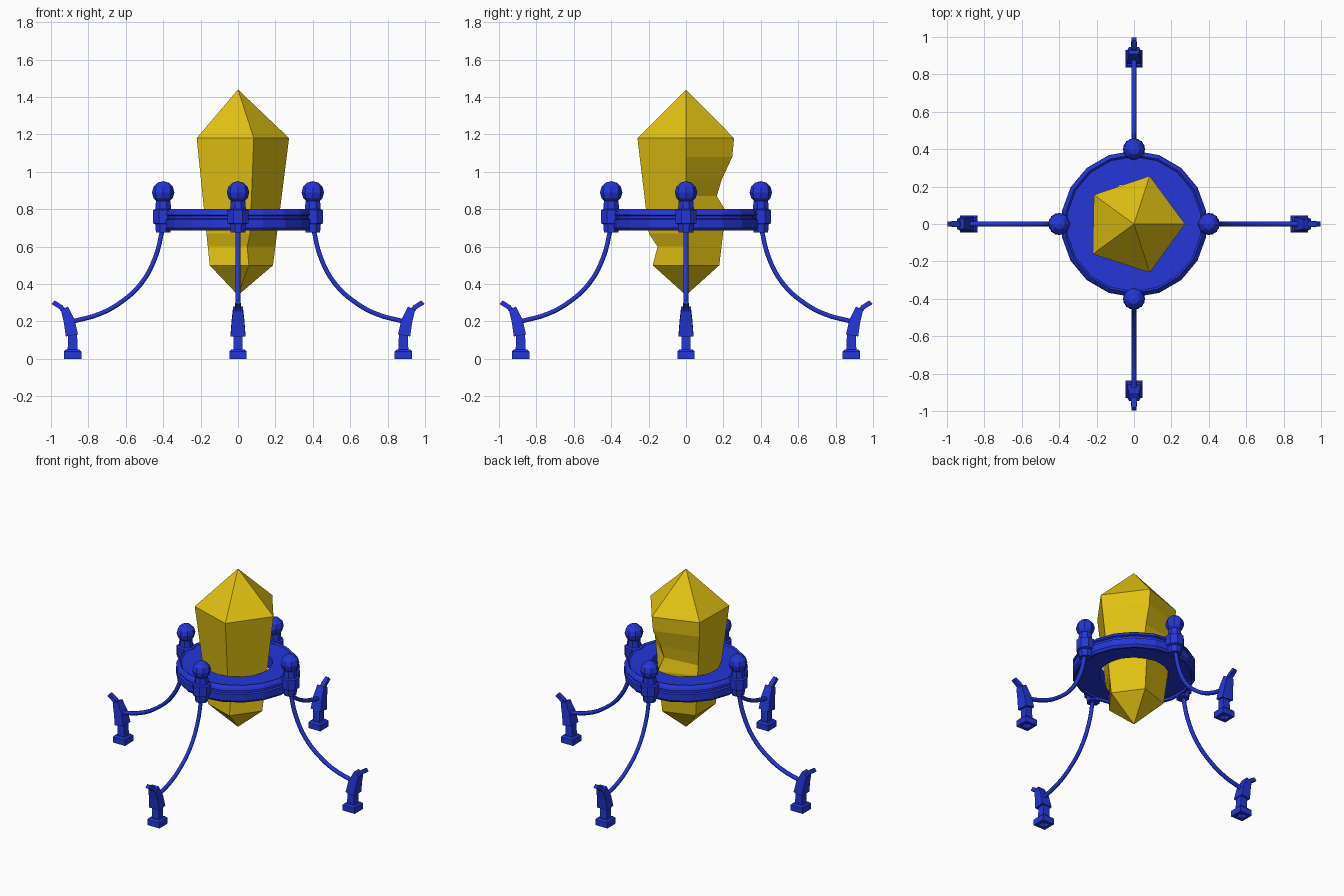
import bpy, bmesh, math
from mathutils import Vector, Matrix

cube = bpy.data.objects.get("Cube")
if cube:
    bpy.data.objects.remove(cube, do_unlink=True)


def material(name, rgb):
    m = bpy.data.materials.new(name)
    m.use_nodes = True
    m.diffuse_color = (*rgb, 1)
    m.node_tree.nodes["Principled BSDF"].inputs["Base Color"].default_value = (*rgb, 1)
    return m


BLUE = material("blue metal", (0.018, 0.037, 0.68))
GOLD = material("yellow crystal", (0.76, 0.54, 0.006))


def add(name, mesh, mat, turn=0):
    mesh.materials.clear()
    mesh.materials.append(mat)
    ob = bpy.data.objects.new(name, mesh)
    ob.rotation_euler.z = turn
    bpy.context.collection.objects.link(ob)
    return ob


def loft(name, rings, mat, caps=True, closed=False):
    """Mesh skinned through rings of points."""
    bm = bmesh.new()
    vs = [[bm.verts.new(p) for p in ring] for ring in rings]
    pairs = list(zip(vs, vs[1:])) + ([(vs[-1], vs[0])] if closed else [])
    for a, b in pairs:
        n = len(a)
        for i in range(n):
            j = (i + 1) % n
            bm.faces.new((a[i], a[j], b[j], b[i]))
    if caps and not closed:
        bm.faces.new(vs[0])
        bm.faces.new(vs[-1])
    bmesh.ops.remove_doubles(bm, verts=bm.verts, dist=1e-5)
    bmesh.ops.recalc_face_normals(bm, faces=bm.faces)
    me = bpy.data.meshes.new(name)
    bm.to_mesh(me)
    bm.free()
    return me


def polygon(r, z, n, start=0.0, cx=0.0):
    return [(cx + r * math.cos(start + math.tau * i / n),
             r * math.sin(start + math.tau * i / n), z) for i in range(n)]


def blade(sections):
    """Rectangles across a path in the xz plane: x, z, lean, half thickness, half width."""
    rings = []
    for x, z, lean, t, w in sections:
        c = Vector((x, 0, z))
        u = Vector((math.cos(lean), 0, -math.sin(lean))) * t
        v = Vector((0, w, 0))
        rings.append([c + u + v, c - u + v, c - u - v, c + u - v])
    return rings


# Crystal: five-sided, tapering down, chipped on some edges
LOW, HIGH = 0.5, 1.18
chips = {(4, 0.6): 0.8, (1, 0.87): 0.74, (1, 0.96): 0.82, (1, HIGH): 0.99, (2, HIGH): 0.97}
rings = [[(0, 0, 0.34)] * 5]
for z in (LOW, 0.6, 0.67, 0.79, 0.87, 0.96, 1.08, HIGH):
    r = 0.187 + 0.086 * (z - LOW) / (HIGH - LOW)
    ring = polygon(r, z, 5)
    rings.append([(x * chips.get((i, z), 1), y * chips.get((i, z), 1), z)
                  for i, (x, y, z) in enumerate(ring)])
rings.append([(0, 0, 1.44)] * 5)


def crystal_mesh():
    bm = bmesh.new()
    tip_low = bm.verts.new(rings[0][0])
    tip_high = bm.verts.new(rings[-1][0])
    vs = [[bm.verts.new(p) for p in ring] for ring in rings[1:-1]]
    for i in range(5):
        j = (i + 1) % 5
        bm.faces.new((tip_low, vs[0][j], vs[0][i]))
        bm.faces.new((tip_high, vs[-1][i], vs[-1][j]))
        for a, b in zip(vs, vs[1:]):
            bm.faces.new((a[i], a[j], b[j], b[i]))
    bmesh.ops.recalc_face_normals(bm, faces=bm.faces)
    me = bpy.data.meshes.new("crystal")
    bm.to_mesh(me)
    bm.free()
    return me


add("crystal", crystal_mesh(), GOLD)

# Stepped ring around the crystal
profile = [(0.22, 0.70), (0.36, 0.70), (0.365, 0.685), (0.38, 0.685), (0.392, 0.70),
           (0.392, 0.745), (0.38, 0.75), (0.38, 0.765), (0.392, 0.77), (0.385, 0.785),
           (0.37, 0.80), (0.36, 0.79), (0.22, 0.79)]
add("ring", loft("ring", [polygon(r, z, 18, math.radians(10)) for r, z in profile],
                 BLUE, closed=True), BLUE)

# Post, knob, leg and foot meshes, shared by the four sides
CX = 0.40
post_profile = [(0.042, 0.675), (0.046, 0.72), (0.06, 0.725), (0.06, 0.795),
                (0.046, 0.80), (0.042, 0.845)]
post = loft("post", [polygon(r, z, 8, math.pi / 8, CX) for r, z in post_profile], BLUE)

bm = bmesh.new()
bmesh.ops.create_uvsphere(bm, u_segments=8, v_segments=6, radius=0.06,
                          matrix=Matrix.Translation((CX, 0, 0.89)))
knob = bpy.data.meshes.new("knob")
bm.to_mesh(knob)
bm.free()

curve = bpy.data.curves.new("leg_path", "CURVE")
curve.dimensions = "3D"
curve.bevel_depth = 0.014
curve.bevel_resolution = 1
curve.resolution_u = 4
path = [(0.402, 0.70), (0.443, 0.54), (0.52, 0.40), (0.63, 0.30), (0.74, 0.24), (0.885, 0.20)]
spline = curve.splines.new("BEZIER")
spline.bezier_points.add(len(path) - 1)
for bp, (x, z) in zip(spline.bezier_points, path):
    bp.co = (x, 0, z)
    bp.handle_left_type = bp.handle_right_type = "AUTO"
helper = bpy.data.objects.new("leg_path", curve)
bpy.context.collection.objects.link(helper)
bpy.context.view_layer.update()
leg = bpy.data.meshes.new_from_object(
    helper.evaluated_get(bpy.context.evaluated_depsgraph_get()))
bpy.data.objects.remove(helper, do_unlink=True)

FX = 0.884
base_profile = [(0.024, 0.03), (0.024, 0), (0.046, 0), (0.046, 0.04), (0.036, 0.05)]
base = loft("foot_base", [polygon(h * math.sqrt(2), z, 4, math.pi / 4, FX)
                          for h, z in base_profile], BLUE)
stem = loft("foot_stem", blade([(FX, 0.045, 0, 0.027, 0.025),
                                (FX, 0.15, 0.1, 0.023, 0.025)]), BLUE)
sleeve = loft("foot_sleeve", blade([(0.888, 0.125, 0.15, 0.033, 0.04),
                                    (0.902, 0.20, 0.28, 0.03, 0.034),
                                    (0.928, 0.27, 0.5, 0.021, 0.026)]), BLUE)
tip = loft("foot_tip", blade([(0.918, 0.24, 0.5, 0.013, 0.016),
                              (0.948, 0.277, 0.75, 0.013, 0.016),
                              (0.989, 0.303, 0.85, 0.013, 0.013)]), BLUE)

parts = {"post": post, "knob": knob, "leg": leg, "foot_base": base,
         "foot_stem": stem, "foot_sleeve": sleeve, "foot_tip": tip}
for k, side in enumerate(("left", "back", "right", "front")):
    for name, mesh in parts.items():
        add(f"{side}_{name}", mesh, BLUE, k * math.pi / 2)
